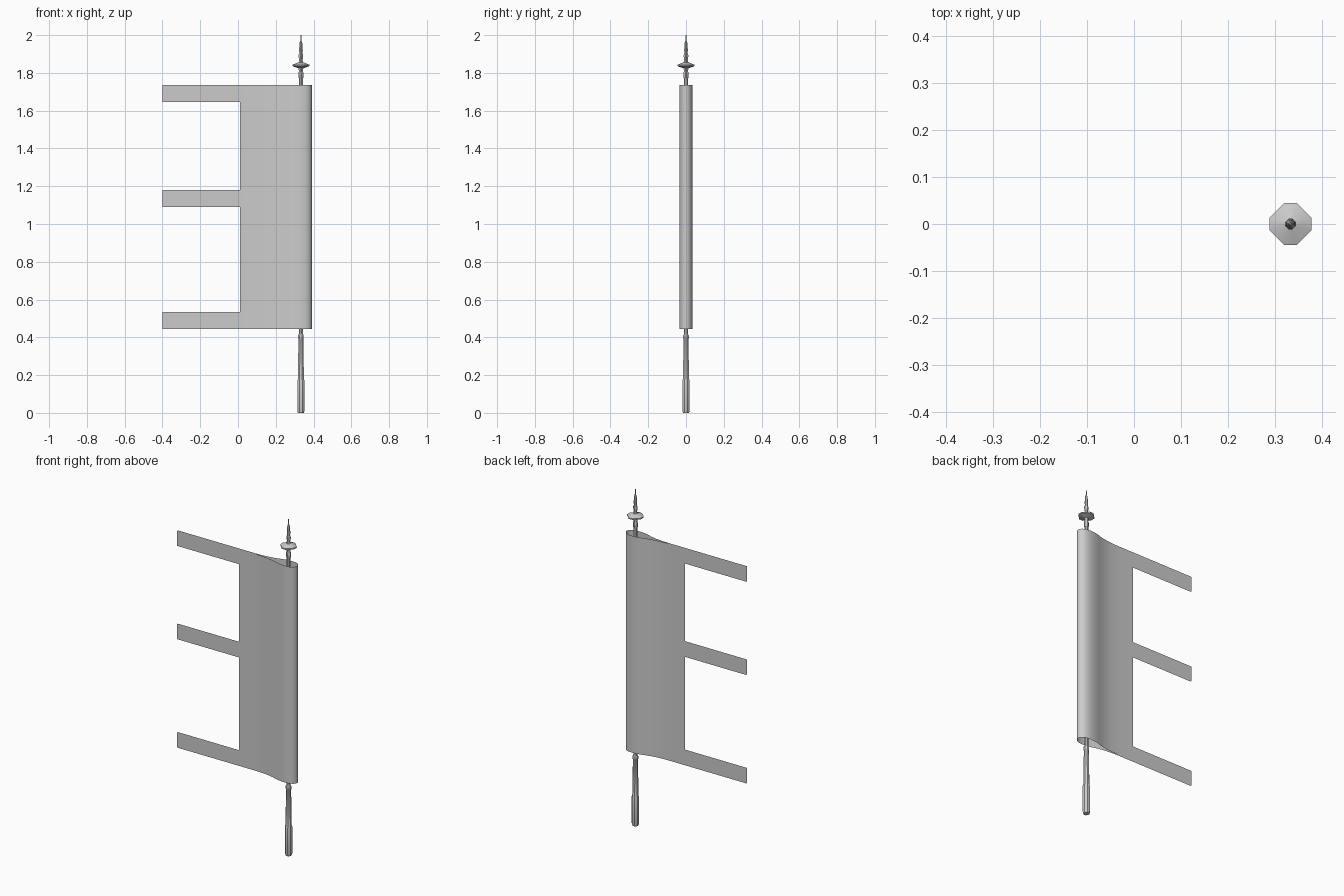
import bpy, bmesh, math

cube = bpy.data.objects.get("Cube")
if cube:
    bpy.data.objects.remove(cube, do_unlink=True)

POLE_X = 0.333

grey = bpy.data.materials.new("pale_grey")
grey.use_nodes = True
colour = (0.6, 0.6, 0.6, 1)
grey.diffuse_color = colour
grey.node_tree.nodes["Principled BSDF"].inputs["Base Color"].default_value = colour


def finish(bm, name, angle):
    mesh = bpy.data.meshes.new(name)
    bm.to_mesh(mesh)
    bm.free()
    mesh.materials.append(grey)
    obj = bpy.data.objects.new(name, mesh)
    bpy.context.collection.objects.link(obj)
    bpy.ops.object.select_all(action='DESELECT')
    obj.select_set(True)
    bpy.context.view_layer.objects.active = obj
    bpy.ops.object.shade_smooth_by_angle(angle=math.radians(angle))
    return obj


def turned(name, profile, corner=0.28, angle=35):
    """Stack of chamfered-square rings; profile holds (half width, height)."""
    bm = bmesh.new()
    rings = []
    for r, z in profile:
        c = r * corner
        outline = [(r, -c), (r, c), (c, r), (-c, r), (-r, c), (-r, -c), (-c, -r), (c, -r)]
        rings.append([bm.verts.new((POLE_X + x, y, z)) for x, y in outline])
    for low, high in zip(rings, rings[1:]):
        for i in range(8):
            j = (i + 1) % 8
            bm.faces.new((low[i], low[j], high[j], high[i]))
    bm.faces.new(rings[0][::-1])
    bm.faces.new(rings[-1])
    return finish(bm, name, angle)


# Pole, grip and finial
turned("pole", [(0.010, 0.38), (0.010, 1.79)], 0.41)
turned("grip", [(0.016, 0), (0.019, 0.012), (0.019, 0.17), (0.016, 0.18),
                (0.013, 0.39), (0.015, 0.395), (0.015, 0.41), (0.010, 0.42)], 0.41)
turned("finial", [(0.012, 1.772), (0.014, 1.78), (0.014, 1.80), (0.010, 1.808),
                  (0.013, 1.825), (0.030, 1.830), (0.045, 1.836), (0.045, 1.843),
                  (0.028, 1.850), (0.012, 1.856), (0.009, 1.868), (0.012, 1.885),
                  (0.012, 1.895), (0.008, 1.905), (0.010, 1.918), (0.007, 1.96),
                  (0.003, 1.97), (0.002, 2.0)])

# Banner: two open layers joined by a sleeve round the pole, with three straps
side = [(-0.40, 0.003), (0.01, 0.003), (0.11, 0.003), (0.16, 0.005), (0.20, 0.009),
        (0.24, 0.017), (0.27, 0.026), (0.30, 0.033), (0.33, 0.035), (0.36, 0.033),
        (0.38, 0.023), (0.388, 0.012)]
path = [(x, -y) for x, y in side] + [(0.392, 0)] + side[::-1]
levels = [0.445, 0.535, 1.09, 1.18, 1.645, 1.735]

bm = bmesh.new()
columns = [[bm.verts.new((x, y, z)) for z in levels] for x, y in path]
for i, (a, b) in enumerate(zip(columns, columns[1:])):
    strap = i in (0, len(columns) - 2)
    for k in range(len(levels) - 1):
        if strap and k % 2:
            continue
        bm.faces.new((a[k], b[k], b[k + 1], a[k + 1]))
bmesh.ops.delete(bm, geom=[v for v in bm.verts if not v.link_faces], context='VERTS')
finish(bm, "banner", 50)
